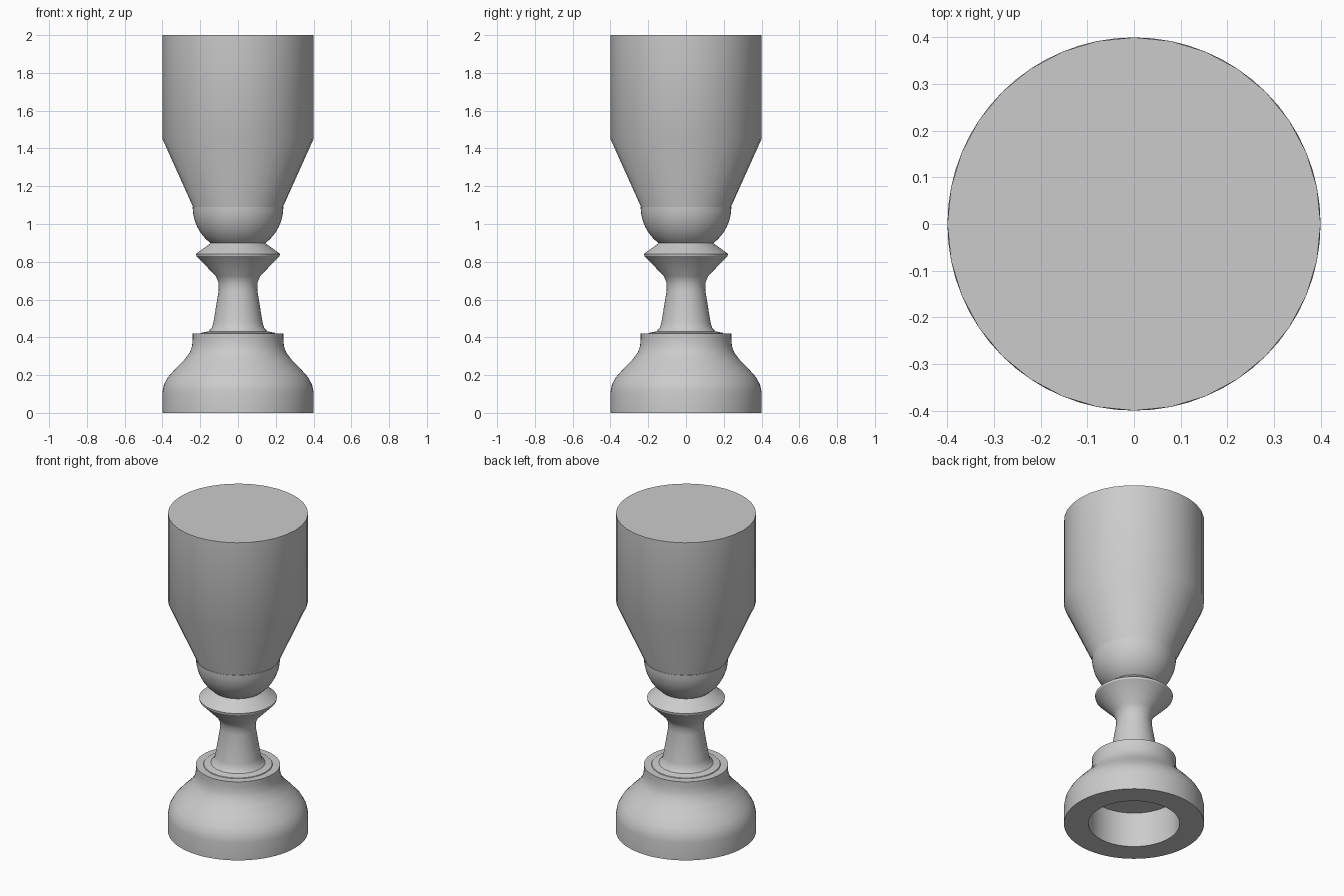
import bpy
import bmesh
from math import cos, sin, pi, radians

if "Cube" in bpy.data.objects:
    bpy.data.objects.remove(bpy.data.objects["Cube"])

grey = bpy.data.materials.new("light grey")
grey.use_nodes = True
colour = (0.6, 0.6, 0.6, 1)
grey.diffuse_color = colour
grey.node_tree.nodes["Principled BSDF"].inputs["Base Color"].default_value = colour


def lathe(name, profile, sides):
    """Turn a (radius, height) profile around z, capping both ends."""
    bm = bmesh.new()
    rings = []
    for r, z in profile:
        rings.append([bm.verts.new((r * cos(2 * pi * i / sides), r * sin(2 * pi * i / sides), z))
                      for i in range(sides)])
    for a, b in zip(rings, rings[1:]):
        for i in range(sides):
            j = (i + 1) % sides
            bm.faces.new((a[i], a[j], b[j], b[i]))
    bm.faces.new(rings[0][::-1])
    bm.faces.new(rings[-1])
    mesh = bpy.data.meshes.new(name)
    bm.to_mesh(mesh)
    bm.free()
    mesh.materials.append(grey)
    obj = bpy.data.objects.new(name, mesh)
    bpy.context.collection.objects.link(obj)
    bpy.ops.object.select_all(action="DESELECT")
    obj.select_set(True)
    bpy.context.view_layer.objects.active = obj
    bpy.ops.object.shade_smooth_by_angle(angle=radians(32))
    return obj


# Bell-shaped base, hollowed from underneath
lathe("base", [
    (0.26, 0.22), (0.26, 0), (0.4, 0), (0.4, 0.11), (0.392, 0.15), (0.37, 0.19),
    (0.33, 0.235), (0.285, 0.28), (0.255, 0.32), (0.243, 0.355), (0.24, 0.39), (0.24, 0.42),
], 64)

# Stem with a flared foot and a sharp collar
lathe("stem", [
    (0.2, 0.415), (0.195, 0.424), (0.155, 0.432), (0.138, 0.45), (0.13, 0.48), (0.102, 0.65),
    (0.103, 0.69), (0.118, 0.725), (0.22, 0.83), (0.222, 0.842), (0.14, 0.902),
], 64)

# Rounded underside of the cup
dome = [(0.24 * cos(t), 1.09 - 0.24 * sin(t))
        for t in (radians(54 * (1 - i / 10)) for i in range(11))]
lathe("cup_dome", dome, 48)

# Tapered cup with a flat closed top
lathe("cup", [(0.238, 1.085), (0.238, 1.09), (0.4, 1.45), (0.4, 2)], 32)
